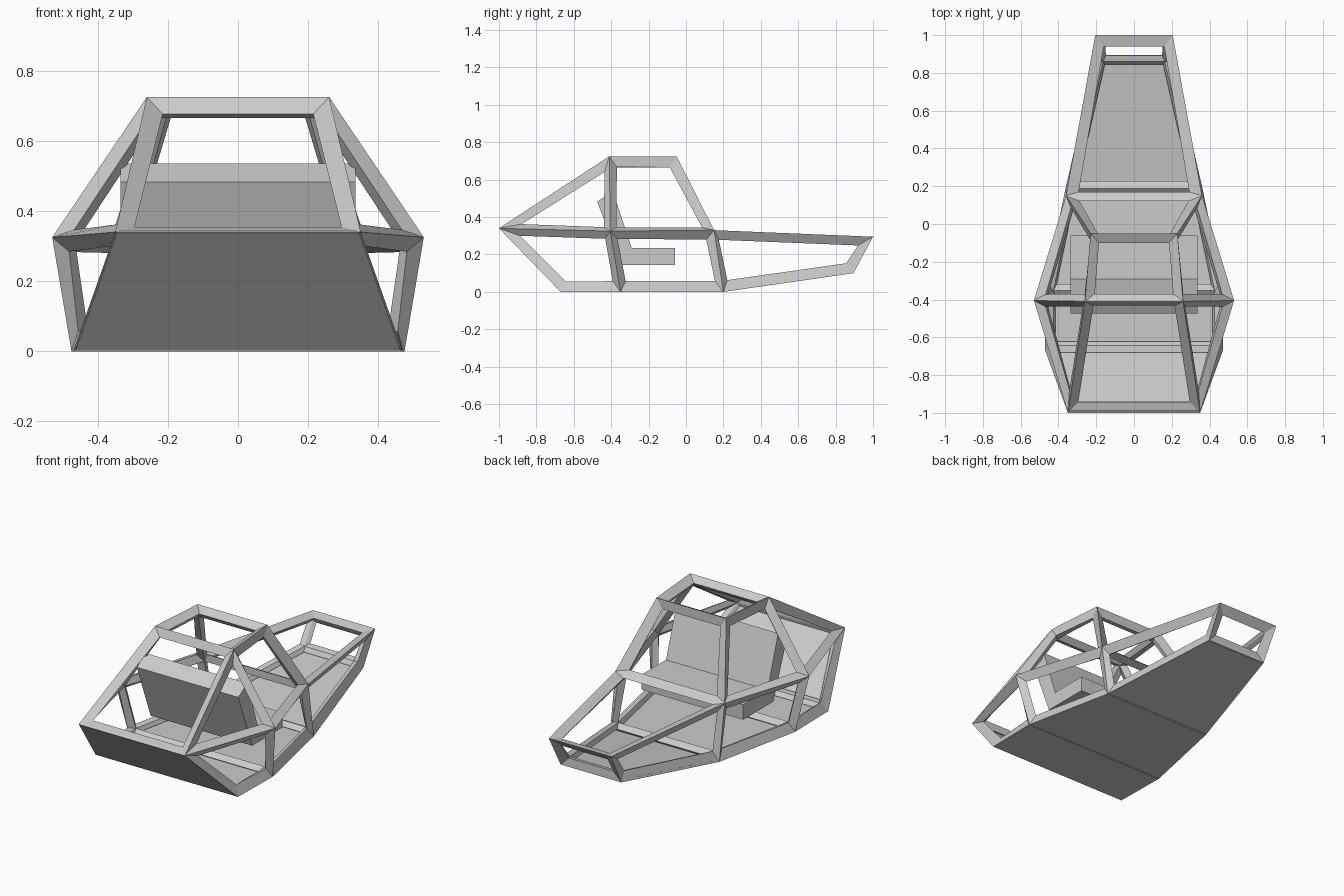
import bpy, bmesh

if "Cube" in bpy.data.objects:
    bpy.data.objects.remove(bpy.data.objects["Cube"])

# Right-hand corner points of the cage (x, y, z)
P = {
    'A': (0.35, -1.0, 0.34), 'B': (0.47, -0.67, 0.0), 'C': (0.475, -0.35, 0.0),
    'D': (0.53, -0.405, 0.325), 'E': (0.26, -0.41, 0.725), 'F': (0.23, -0.05, 0.725),
    'G': (0.36, 0.15, 0.33), 'H': (0.36, 0.20, 0.0),
    'I': (0.205, 1.0, 0.295), 'J': (0.20, 0.895, 0.10),
}
# Lower-case letters are the mirrored corners
P.update({k.lower(): (-x, y, z) for k, (x, y, z) in list(P.items())})


def make_object(name, faces, points):
    bm = bmesh.new()
    used = sorted({k for f in faces for k in f})
    verts = {k: bm.verts.new(points[k]) for k in used}
    for f in faces:
        bm.faces.new([verts[k] for k in f])
    bmesh.ops.recalc_face_normals(bm, faces=bm.faces)
    mesh = bpy.data.meshes.new(name)
    bm.to_mesh(mesh)
    bm.free()
    ob = bpy.data.objects.new(name, mesh)
    bpy.context.collection.objects.link(ob)
    return ob


# Tube cage: closed low-poly body turned into mitred bars
centre = ['AaeE', 'EefF', 'FfgG', 'GgiI', 'IijJ', 'AabB', 'BbcC', 'CchH', 'HhjJ']
side = ['ADE', 'ABCD', 'DEFG', 'CDGH', 'GHJI']
cage = make_object('cage_frame', centre + side + [f.lower() for f in side], P)
wire = cage.modifiers.new('bars', 'WIREFRAME')
wire.thickness = 0.068
wire.offset = -1
wire.use_even_offset = True
wire.use_replace = True

# Nose and floor panels: thin plates lying flush with the outside of the cage
for name, face in (('nose_panel', 'AabB'), ('front_floor', 'BbcC'),
                   ('middle_floor', 'CchH'), ('rear_floor', 'HhjJ')):
    loop = [P[k] for k in face]
    mid = [sum(c) / 4 for c in zip(*loop)]
    pts = {k: [m + (c - m) * 0.985 for c, m in zip(P[k], mid)] for k in face}
    ob = make_object(name, [face], pts)
    # Face the plate outward, then thicken it inward
    if ob.data.polygons[0].normal.z > 0:
        ob.data.flip_normals()
    plate = ob.modifiers.new('plate', 'SOLIDIFY')
    plate.thickness = 0.012
    plate.offset = -1

# Bench seat: side profile extruded across the width
profile = [(-0.06, 0.145), (-0.06, 0.235), (-0.29, 0.235),
           (-0.39, 0.535), (-0.475, 0.483), (-0.345, 0.145)]
bm = bmesh.new()
face = bm.faces.new([bm.verts.new((-0.335, y, z)) for y, z in profile])
ext = bmesh.ops.extrude_face_region(bm, geom=[face])
bmesh.ops.translate(bm, vec=(0.67, 0, 0),
                    verts=[g for g in ext['geom'] if isinstance(g, bmesh.types.BMVert)])
bmesh.ops.recalc_face_normals(bm, faces=bm.faces)
mesh = bpy.data.meshes.new('seat')
bm.to_mesh(mesh)
bm.free()
bpy.context.collection.objects.link(bpy.data.objects.new('seat', mesh))
